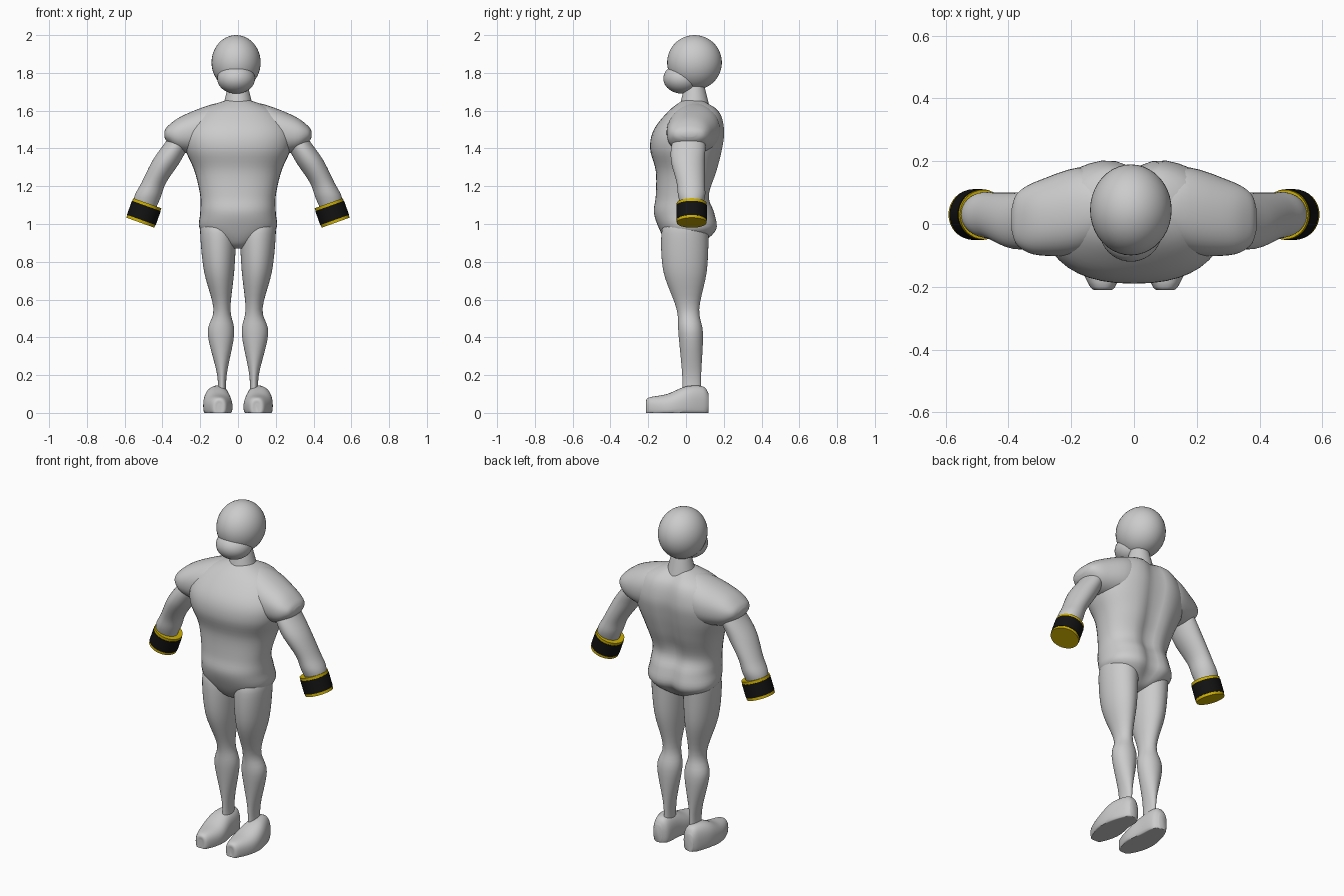
import bpy, bmesh, math
from mathutils import Vector, Matrix

default_cube = bpy.data.objects.get("Cube")
if default_cube:
    bpy.data.objects.remove(default_cube, do_unlink=True)


def material(name, red, green, blue):
    mat = bpy.data.materials.new(name)
    mat.use_nodes = True
    colour = (red, green, blue, 1)
    mat.diffuse_color = colour
    mat.node_tree.nodes["Principled BSDF"].inputs["Base Color"].default_value = colour
    return mat


grey = material("body grey", .6, .6, .6)
black = material("band black", .006, .006, .006)
yellow = material("rim yellow", .6, .42, 0)


def finish(name, bm, mat, mirror, angle=50):
    """Turn a bmesh into a smooth object, mirrored across the body if wanted."""
    bmesh.ops.recalc_face_normals(bm, faces=bm.faces)
    mesh = bpy.data.meshes.new(name)
    bm.to_mesh(mesh)
    bm.free()
    mesh.materials.append(mat)
    part = bpy.data.objects.new(name, mesh)
    bpy.context.collection.objects.link(part)
    bpy.ops.object.select_all(action="DESELECT")
    bpy.context.view_layer.objects.active = part
    part.select_set(True)
    bpy.ops.object.shade_smooth_by_angle(angle=math.radians(angle))
    if mirror:
        modifier = part.modifiers.new("other side", "MIRROR")
        modifier.use_mirror_merge = False


def spline(before, start, end, after, t):
    """Smooth curve through neighbouring control values."""
    slope_in, slope_out = (end - before) / 2, (after - start) / 2
    rise = end - start
    bend = 3 * rise - 2 * slope_in - slope_out
    twist = slope_in + slope_out - 2 * rise
    return start + t * (slope_in + t * (bend + t * twist))


def rounded(low, high, wave, power):
    """Point between two limits on a squarish ellipse."""
    reach = math.copysign(abs(wave) ** (2 / power), wave)
    return (low + high) / 2 + (high - low) / 2 * reach


def loft(name, axis, sections, mirror=True, power=2, shape=None, steps=5, sides=40):
    """Skin over sections: place on the axis, then limits on the other two axes."""
    padded = [sections[0], *sections, sections[-1]]
    rows = []
    for group in zip(padded, padded[1:], padded[2:], padded[3:]):
        for step in range(steps):
            rows.append([spline(*values, step / steps) for values in zip(*group)])
    rows.append(sections[-1])
    bm = bmesh.new()
    rings = []
    for place, u_low, u_high, v_low, v_high in rows:
        ring = []
        for side in range(sides):
            turn = math.tau * side / sides
            u = rounded(u_low, u_high, math.cos(turn), power)
            v = rounded(v_low, v_high, math.sin(turn), power)
            point = Vector({"x": (place, u, v), "y": (u, place, v), "z": (u, v, place)}[axis])
            if shape:
                shape(point)
            ring.append(bm.verts.new(point))
        rings.append(ring)
    for ring, following in zip(rings, rings[1:]):
        for side in range(sides):
            bm.faces.new((ring[side - 1], ring[side], following[side], following[side - 1]))
    bm.faces.new(rings[0])
    bm.faces.new(rings[-1])
    finish(name, bm, grey, mirror)


def ball(name, centre, radii):
    bm = bmesh.new()
    matrix = Matrix.Translation(centre) @ Matrix.Diagonal((*radii, 1))
    bmesh.ops.create_uvsphere(bm, u_segments=40, v_segments=24, radius=1, matrix=matrix)
    finish(name, bm, grey, False)


def tube(name, start, end, start_radius, end_radius, mat, mirror):
    bm = bmesh.new()
    along = end - start
    matrix = Matrix.Translation((start + end) / 2) @ along.to_track_quat("Z", "Y").to_matrix().to_4x4()
    bmesh.ops.create_cone(bm, cap_ends=True, segments=32, radius1=start_radius,
                          radius2=end_radius, depth=along.length, matrix=matrix)
    finish(name, bm, mat, mirror, angle=30)


def spine_groove(point):
    depth = min(max(point.y - .06, 0), .08)
    point.y -= depth * .4 * math.exp(-(point.x / .05) ** 2)


def flat_sole(point):
    point.z = max(point.z, 0)


# Head: round skull, jutting jaw and neck
ball("skull", (-.01, .045, 1.855), (.13, .145, .145))
ball("jaw", (-.01, -.02, 1.77), (.1, .1, .08))
tube("neck", Vector((0, .045, 1.62)), Vector((0, .045, 1.74)), .08, .05, grey, False)

# Torso from crotch to collar: height, half width, front, back
body = [(.87, .03, -.06, .02), (.9, .1, -.1, .1), (.97, .2, -.14, .17),
        (1.06, .2, -.17, .16), (1.15, .2, -.16, .13), (1.28, .23, -.16, .17),
        (1.4, .28, -.19, .2), (1.5, .28, -.17, .21), (1.6, .2, -.09, .18),
        (1.66, .05, -.01, .09)]
loft("torso", "z", [(height, -half, half, front, back) for height, half, front, back in body],
     mirror=False, power=2.3, shape=spine_groove)

# Shoulder masses reaching from the neck to the upper arms
loft("shoulders", "x", [
    (.03, 0, .1, 1.4, 1.65), (.15, -.09, .18, 1.37, 1.63), (.3, -.1, .14, 1.38, 1.57),
    (.37, -.07, .1, 1.43, 1.52), (.39, -.02, .05, 1.46, 1.49)], power=2.2)

# Arms: forearm, elbow and upper arm
loft("arms", "z", [
    (1.05, .45, .55, -.01, .07), (1.14, .41, .55, -.04, .1), (1.22, .38, .51, -.05, .1),
    (1.34, .3, .45, -.08, .1), (1.44, .26, .38, -.07, .1), (1.5, .3, .35, -.02, .06)])

# Legs: ankle, calf, knee and thigh
loft("legs", "z", [
    (.08, .06, .11, -.02, .08), (.2, .06, .11, -.02, .08), (.42, .02, .16, -.04, .09),
    (.55, .04, .13, -.05, .07), (.75, .02, .18, -.12, .11), (.95, .01, .2, -.13, .12),
    (1.02, .02, .19, -.1, .12)])

# Shoes with flat soles and raised collars
loft("shoes", "y", [
    (-.21, .09, .11, 0, .05), (-.2, .06, .14, -.02, .08), (-.1, .03, .18, -.04, .1),
    (0, .04, .18, -.04, .14), (.09, .05, .15, -.04, .14), (.12, .08, .13, 0, .1)],
     power=2.4, shape=flat_sole)

# Wristbands: black sleeve between two yellow rims
cuff_top = Vector((.48, .03, 1.11))
cuff_end = Vector((.517, .03, 1.007))
for label, begin, stop, radius, mat in (("upper_rim", 0, .15, .079, yellow),
                                        ("sleeve", .14, .86, .081, black),
                                        ("lower_rim", .85, 1, .079, yellow)):
    tube("wristband_" + label, cuff_top.lerp(cuff_end, begin), cuff_top.lerp(cuff_end, stop),
         radius, radius, mat, True)
